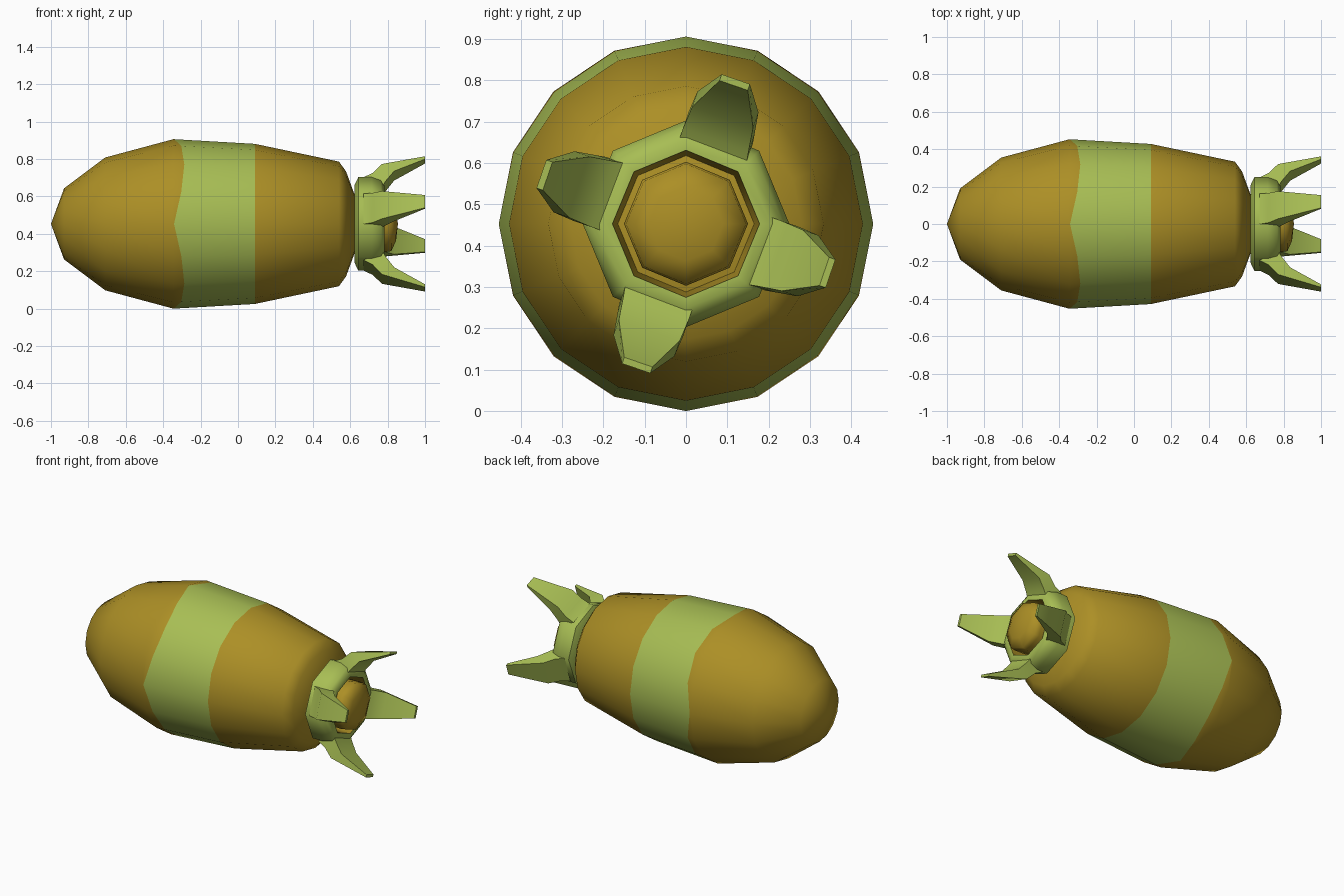
import bpy, bmesh, math
from mathutils import Vector

if "Cube" in bpy.data.objects:
    bpy.data.objects.remove(bpy.data.objects["Cube"])

ZC = 0.453  # height of the long axis


def material(name, rgb):
    m = bpy.data.materials.new(name)
    m.diffuse_color = (*rgb, 1)
    m.use_nodes = True
    m.node_tree.nodes["Principled BSDF"].inputs["Base Color"].default_value = m.diffuse_color
    return m


OLIVE = material("olive yellow", (0.413, 0.275, 0.019))
GREEN = material("light green", (0.392, 0.515, 0.089))


def finish(name, bm, angle, mats):
    bmesh.ops.remove_doubles(bm, verts=bm.verts, dist=1e-5)
    bmesh.ops.recalc_face_normals(bm, faces=bm.faces)
    me = bpy.data.meshes.new(name)
    bm.to_mesh(me)
    bm.free()
    ob = bpy.data.objects.new(name, me)
    bpy.context.collection.objects.link(ob)
    for m in mats:
        me.materials.append(m)
    bpy.ops.object.select_all(action='DESELECT')
    ob.select_set(True)
    bpy.context.view_layer.objects.active = ob
    bpy.ops.object.shade_smooth_by_angle(angle=math.radians(angle))
    return ob


def lathe(name, profile, sides, angle, mats, second=(), closed=False, turn=0.0):
    """Revolve (x, r) points, or functions of the turn angle, about the x axis.
    Bands whose index is in `second` take the second material."""
    bm = bmesh.new()
    rings = []
    for p in profile:
        ring = []
        for i in range(sides):
            a = 2 * math.pi * i / sides + turn
            x, r = p(a) if callable(p) else p
            ring.append(bm.verts.new((x, r * math.cos(a), ZC + r * math.sin(a))))
        rings.append(ring)
    for b in range(len(rings) if closed else len(rings) - 1):
        r0, r1 = rings[b], rings[(b + 1) % len(rings)]
        for i in range(sides):
            j = (i + 1) % sides
            f = bm.faces.new((r0[i], r0[j], r1[j], r1[i]))
            f.material_index = 1 if b in second else 0
    return finish(name, bm, angle, mats)


# Body with a green band whose forward edge is wavy
def band_edge(a):
    t = 0.003 + 0.055 * abs(math.sin(2 * a))
    return (-0.345 + t, 0.453 - 0.023 * t / 0.435)


lathe("body", [(-1, 0), (-0.93, 0.19), (-0.71, 0.355), (-0.345, 0.453), band_edge,
               (0.09, 0.428), (0.54, 0.333), (0.578, 0.28), (0.622, 0.16), (0.622, 0)],
      16, 50, [OLIVE, GREEN], second=(4,))

# Tail core sitting inside the collar
lathe("tail_core", [(0.60, 0.145), (0.79, 0.15), (0.82, 0.145), (0.845, 0.09), (0.855, 0)],
      8, 60, [OLIVE])

# Octagonal collar, green outside and olive in the bore
lathe("tail_collar", [(0.622, 0.165), (0.622, 0.205), (0.643, 0.25), (0.715, 0.25),
                      (0.765, 0.235), (0.782, 0.205), (0.782, 0.178)],
      8, 50, [GREEN, OLIVE], second=(6,), closed=True)

# Four swept fins: (outer x, outer r, inner x, inner r, half width, sideways shift)
SECTIONS = [(0.67, 0.235, 0.775, 0.19, 0.086, -0.004),
            (0.72, 0.26, 0.79, 0.215, 0.084, -0.002),
            (0.77, 0.312, 0.835, 0.272, 0.078, 0.0),
            (1.0, 0.37, 1.0, 0.354, 0.036, 0.0)]
for k in range(4):
    a = math.radians(71 + 90 * k)
    radial = Vector((0, math.cos(a), math.sin(a)))
    side = Vector((0, -math.sin(a), math.cos(a)))
    bm = bmesh.new()
    loops = []
    for ox, orad, ix, irad, h, s in SECTIONS:
        loops.append([bm.verts.new(Vector((x, 0, ZC)) + radial * r + side * (s + w))
                      for x, r, w in ((ox, orad, -h), (ox, orad, h), (ix, irad, h), (ix, irad, -h))])
    for l0, l1 in zip(loops, loops[1:]):
        for i in range(4):
            j = (i + 1) % 4
            bm.faces.new((l0[i], l0[j], l1[j], l1[i]))
    bm.faces.new(loops[0])
    bm.faces.new(loops[-1])
    finish(f"tail_fin_{k + 1}", bm, 50, [GREEN])
